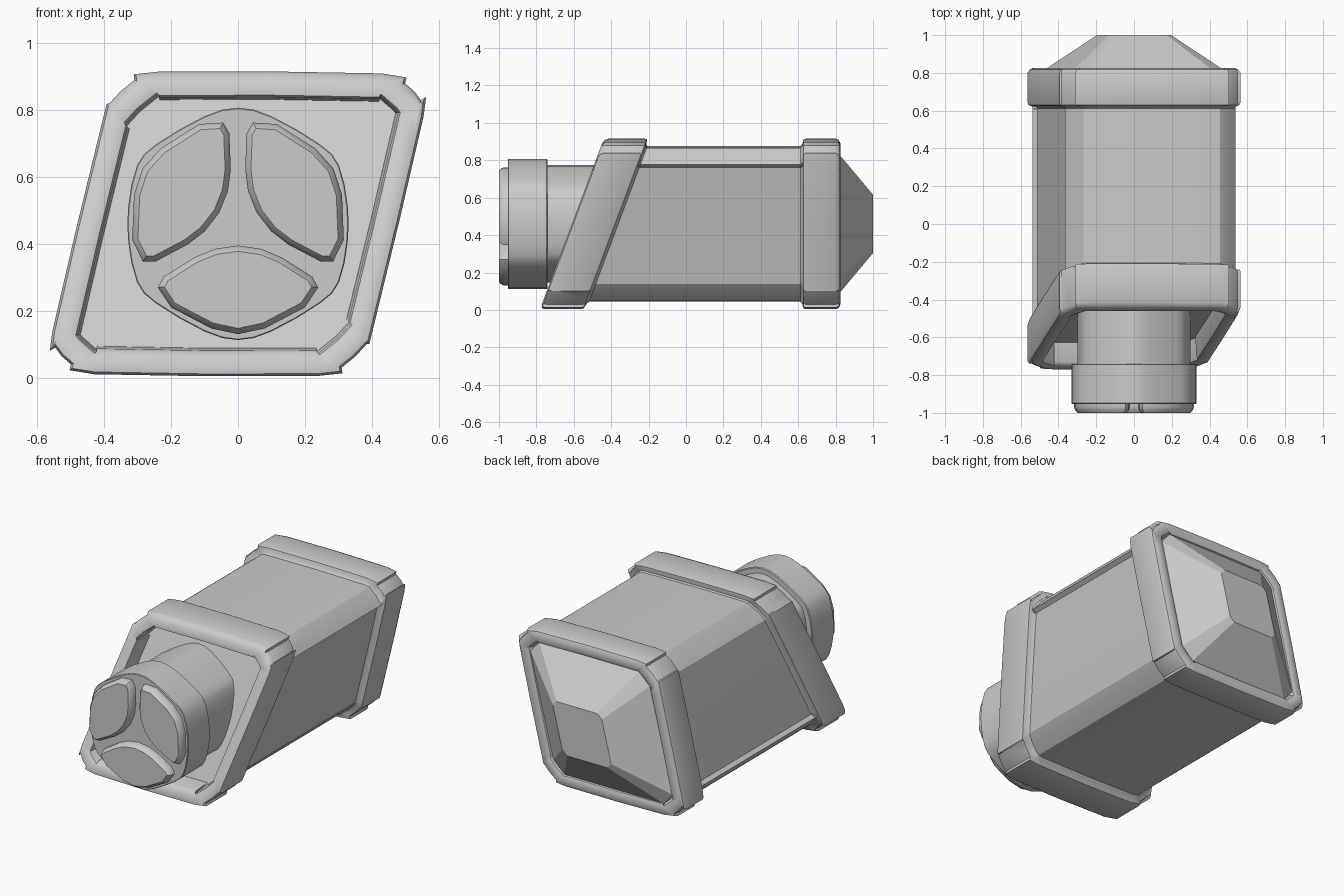
import bpy, bmesh, math
from mathutils import Vector, Matrix

if "Cube" in bpy.data.objects:
    bpy.data.objects.remove(bpy.data.objects["Cube"])

CZ = 0.46      # height of the long axis
SHEAR = 0.375  # slant of the front frame


def symmetric(half):
    """Complete a point-symmetric outline (x, z) from one half."""
    return [Vector(p) for p in half] + [-Vector(p) for p in half]


def smooth(pts):
    """Interpolating four-point subdivision of a closed outline."""
    n, out = len(pts), []
    for i in range(n):
        a, b, c, d = pts[i - 1], pts[i], pts[(i + 1) % n], pts[(i + 2) % n]
        out += [b, (9 * (b + c) - a - d) / 16]
    return out


def inset(pts, dist):
    """Move a counter-clockwise outline inward."""
    out, n = [], len(pts)
    for i, p in enumerate(pts):
        e1 = (p - pts[i - 1]).normalized()
        e2 = (pts[(i + 1) % n] - p).normalized()
        n1, n2 = Vector((-e1.y, e1.x)), Vector((-e2.y, e2.x))
        out.append(p + (n1 + n2) * dist / (1 + n1.dot(n2)))
    return out


def loft(name, outline, stations, angle=35, turn=0):
    """Skin rings given as (inset, y, slant, scale) and cap both ends."""
    bm = bmesh.new()
    rings = []
    for d, y, slant, scale in stations:
        rings.append([bm.verts.new((p.x * scale, y + slant * p.y, p.y * scale))
                      for p in inset(outline, d)])
    n = len(outline)
    for a, b in zip(rings, rings[1:]):
        for i in range(n):
            j = (i + 1) % n
            bm.faces.new((a[i], a[j], b[j], b[i]))
    bm.faces.new(rings[0])
    bm.faces.new(rings[-1])
    bmesh.ops.recalc_face_normals(bm, faces=bm.faces)
    bm.transform(Matrix.Translation((0, 0, CZ)) @ Matrix.Rotation(turn, 4, 'Y'))
    me = bpy.data.meshes.new(name)
    bm.to_mesh(me)
    bm.free()
    ob = bpy.data.objects.new(name, me)
    bpy.context.collection.objects.link(ob)
    bpy.ops.object.select_all(action='DESELECT')
    ob.select_set(True)
    bpy.context.view_layer.objects.active = ob
    bpy.ops.object.shade_smooth_by_angle(angle=math.radians(angle))
    return ob


def frame(name, inner, outer, slant, recess):
    """Rounded collar from its body side to its open side, with a sunk floor."""
    s = 1 if outer > inner else -1
    prof = [(0.042, inner - s * 0.015), (0.031, inner - s * 0.004),
            (0.015, inner), (0.004, inner + s * 0.004), (0, inner + s * 0.016),
            (0, outer - s * 0.025), (0.007, outer - s * 0.008),
            (0.025, outer), (0.055, outer), (0.071, outer - s * 0.006),
            (0.077, outer - s * 0.02), (0.084, outer - s * recess)]
    return loft(name, shell, [(d, y, slant, 1) for d, y in prof])


# Leaning rounded parallelogram shared by the body and both frames
shell = smooth(symmetric([(0.24, -0.455), (0.31, -0.43), (0.385, -0.36), (0.41, -0.29),
                          (0.555, 0.32), (0.547, 0.37), (0.50, 0.42), (0.43, 0.45)]))
loft("body", shell, [(0.04, -0.40, SHEAR, 1), (0.04, 0.66, 0, 1)])
frame("front_frame", -0.375, -0.61, SHEAR, 0.12)
frame("back_frame", 0.625, 0.825, 0, 0.03)

# Tapered back cap
cap = symmetric([(0.25, -0.38), (0.325, -0.31), (0.48, 0.31), (0.42, 0.38)])
loft("back_cap", cap, [(0, 0.78, 0, 1), (0, 0.812, 0, 1), (0, 1.0, 0, 0.41)], angle=20)

# Nozzle: neck and wider head with a rounded six-sided section
hexa = smooth(symmetric([(0, -0.3475), (0.1, -0.322), (0.245, -0.238), (0.302, -0.175),
                         (0.328, -0.055), (0.328, 0.055), (0.302, 0.175),
                         (0.245, 0.238), (0.1, 0.322)]))
loft("neck", hexa, [(0.033, -0.30, 0, 1), (0.033, -0.75, 0, 1)])
loft("head", hexa, [(0.03, -0.74, 0, 1), (0.004, -0.74, 0, 1), (0, -0.745, 0, 1),
                    (0, -0.948, 0, 1), (0.003, -0.952, 0, 1)])

# Three chamfered pads around the head
right = [(0, -0.33), (0.08, -0.313), (0.2, -0.25), (0.24, -0.19),
         (0.222, -0.158), (0.13, -0.1), (0.07, -0.075), (0, -0.065)]
pad = [Vector(p) for p in right + [(-x, z) for x, z in right[-2:0:-1]]]
for k in range(3):
    loft(f"pad_{k + 1}", pad, [(0, -0.93, 0, 1), (0, -0.97, 0, 1), (0.005, -0.985, 0, 1),
                               (0.017, -1.0, 0, 1)],
         turn=k * math.tau / 3)
